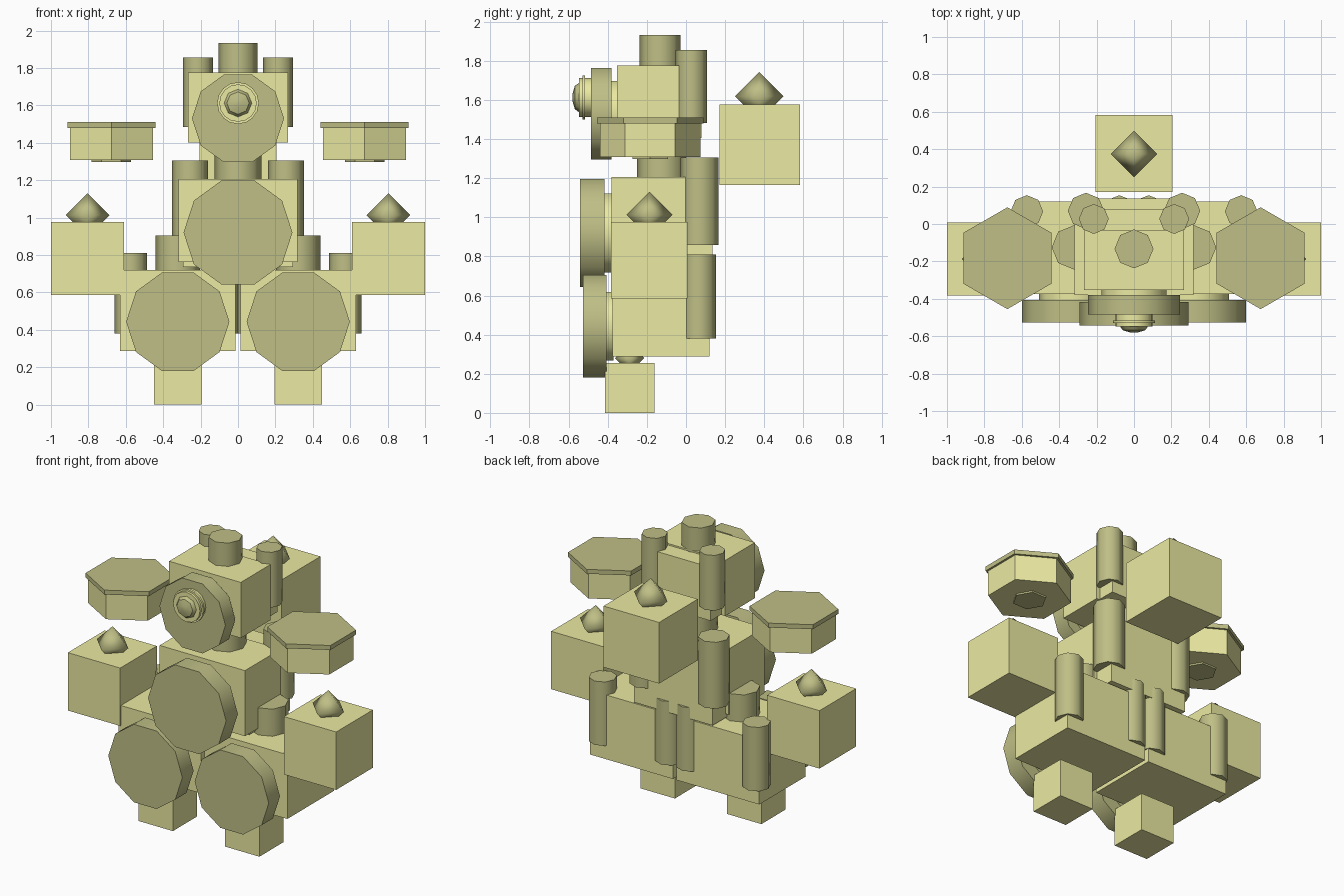
import bpy, bmesh, math
from mathutils import Matrix

if "Cube" in bpy.data.objects:
    bpy.data.objects.remove(bpy.data.objects["Cube"])


def material(name, color):
    m = bpy.data.materials.new(name)
    m.diffuse_color = color
    m.use_nodes = True
    m.node_tree.nodes["Principled BSDF"].inputs["Base Color"].default_value = m.diffuse_color
    return m


YELLOW = material("yellow", (0.83, 0.82, 0.36, 1))
OLIVE = material("olive", (0.52, 0.52, 0.24, 1))


def finish(name, bm, mat, smooth=None):
    bmesh.ops.recalc_face_normals(bm, faces=bm.faces[:])
    me = bpy.data.meshes.new(name)
    bm.to_mesh(me)
    bm.free()
    me.materials.append(mat)
    ob = bpy.data.objects.new(name, me)
    bpy.context.collection.objects.link(ob)
    if smooth:
        bpy.ops.object.select_all(action='DESELECT')
        ob.select_set(True)
        bpy.context.view_layer.objects.active = ob
        bpy.ops.object.shade_smooth_by_angle(angle=math.radians(smooth))
    return ob


def box(name, x, y, z, mat=YELLOW):
    """Box from (min, max) ranges."""
    bm = bmesh.new()
    bmesh.ops.create_cube(bm, size=1)
    for v in bm.verts:
        v.co = [(r[0] + r[1]) / 2 + c * (r[1] - r[0]) for r, c in zip((x, y, z), v.co)]
    return finish(name, bm, mat)


def post(name, x, y, z, r, sides=8, mat=OLIVE, smooth=50, turn=0):
    """Upright prism between the two heights in z."""
    bm = bmesh.new()
    bmesh.ops.create_cone(bm, cap_ends=True, segments=sides, radius1=r, radius2=r,
                          depth=z[1] - z[0],
                          matrix=Matrix.Translation((x, y, (z[0] + z[1]) / 2))
                          @ Matrix.Rotation(turn, 4, 'Z'))
    return finish(name, bm, mat, smooth)


def disc(name, x, z, y, r, sides=10, mat=OLIVE, r_front=None):
    """Prism or cone section facing front, between y[0] (front) and y[1]."""
    bm = bmesh.new()
    bmesh.ops.create_cone(bm, cap_ends=True, segments=sides, radius1=r,
                          radius2=r if r_front is None else r_front, depth=y[1] - y[0],
                          matrix=Matrix.Translation((x, (y[0] + y[1]) / 2, z))
                          @ Matrix.Rotation(math.pi / 2, 4, 'X')
                          @ Matrix.Rotation(math.pi / 2, 4, 'Z'))
    return finish(name, bm, mat, 50)


def gem(name, x, y, z, r):
    """Octahedral spike."""
    bm = bmesh.new()
    bmesh.ops.create_uvsphere(bm, u_segments=4, v_segments=2, radius=r,
                              matrix=Matrix.Translation((x, y, z)))
    return finish(name, bm, OLIVE, 80)


for side, s in (("left", 1), ("right", -1)):
    def span(a, b):
        return (min(a * s, b * s), max(a * s, b * s))

    # feet
    box(f"{side}_foot", span(0.195, 0.45), (-0.415, -0.16), (0, 0.255))
    gem(f"{side}_ankle", s * 0.322, -0.288, 0.28, 0.075)
    # legs with hip stud, knee disc and rear posts
    box(f"{side}_leg", span(0.013, 0.63), (-0.375, 0.12), (0.287, 0.72))
    post(f"{side}_hip", s * 0.322, -0.125, (0.70, 0.903), 0.118)
    disc(f"{side}_knee_disc", s * 0.322, 0.443, (-0.527, -0.407), 0.276)
    disc(f"{side}_knee_collar", s * 0.322, 0.443, (-0.415, -0.37), 0.185, mat=YELLOW)
    for part, x in (("outer", 0.573), ("inner", 0.078)):
        post(f"{side}_{part}_leg_post", s * x, 0.067, (0.38, 0.81), 0.087)
    # rear posts of torso and head
    post(f"{side}_torso_post", s * 0.257, 0.07, (0.857, 1.305), 0.097)
    post(f"{side}_head_post", s * 0.215, 0.027, (1.483, 1.855), 0.08)
    # floating hands
    box(f"{side}_hand", span(0.61, 1.0), (-0.383, 0.007), (0.585, 0.975))
    gem(f"{side}_wrist", s * 0.804, -0.187, 1.013, 0.117)
    # floating shoulder plates
    post(f"{side}_shoulder", s * 0.677, -0.183, (1.308, 1.485), 0.256, 6, YELLOW, None)
    post(f"{side}_shoulder_cap", s * 0.677, -0.183, (1.48, 1.51), 0.272, 6, OLIVE, None)
    post(f"{side}_shoulder_base", s * 0.677, -0.183, (1.297, 1.32), 0.105, 6, OLIVE, None,
         math.pi / 6)

# torso
box("torso", (-0.318, 0.318), (-0.38, 0.0), (0.763, 1.205))
box("torso_back", (-0.293, 0.293), (-0.3, 0.135), (0.735, 1.23 - 0.03))
disc("belly_disc", 0, 0.92, (-0.542, -0.417), 0.291)
disc("belly_collar", 0, 0.92, (-0.425, -0.375), 0.212, mat=YELLOW)
post("neck", 0, -0.125, (1.19, 1.405), 0.125)

# head
box("head", (-0.267, 0.267), (-0.352, -0.036), (1.4, 1.775))
box("head_back", (-0.24, 0.24), (-0.28, 0.08), (1.405, 1.765))
post("head_stud", 0, -0.133, (1.76, 1.932), 0.104)
disc("face_disc", 0, 1.53, (-0.485, -0.38), 0.246)
disc("face_collar", 0, 1.53, (-0.39, -0.345), 0.175, mat=YELLOW)

# eye
disc("eye_base", 0, 1.612, (-0.548, -0.475), 0.1, 16, YELLOW)
disc("eye_ring", 0, 1.612, (-0.53, -0.515), 0.112, 16, YELLOW)
disc("eye_dome", 0, 1.612, (-0.568, -0.545), 0.076, 8, OLIVE, 0.06)
disc("eye_tip", 0, 1.612, (-0.58, -0.568), 0.06, 8, OLIVE, 0.02)

# floating rear pack
box("pack", (-0.207, 0.207), (0.17, 0.582), (1.165, 1.577))
gem("pack_spike", 0, 0.375, 1.618, 0.124)
